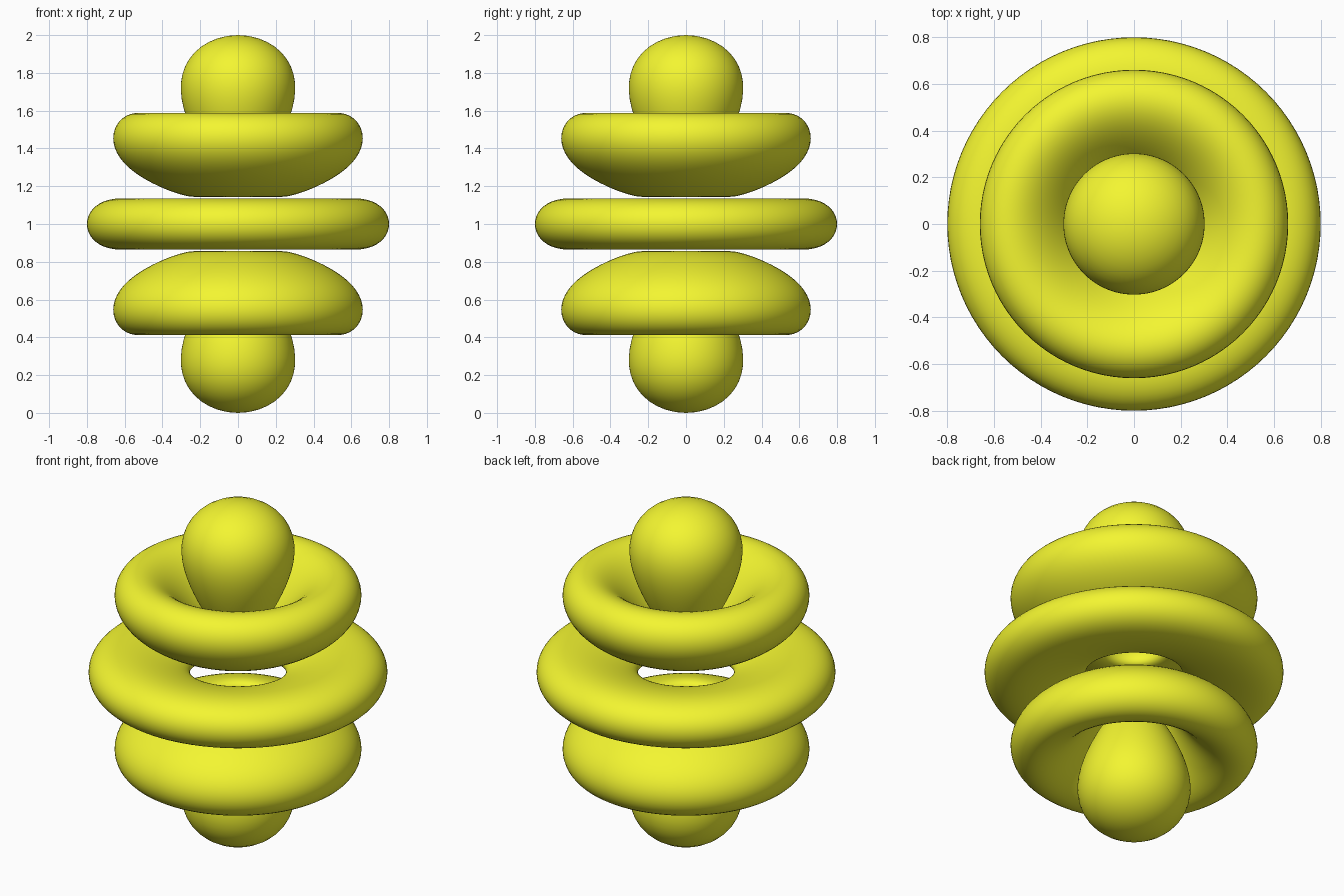
import bpy, bmesh, math

if "Cube" in bpy.data.objects:
    bpy.data.objects.remove(bpy.data.objects["Cube"])

# Five revolved lobes: level surface  r^5 e^(-10.5 r) |P4(cos t)| = const, centred at z = 1
POWER, DECAY, SEGS, STEPS = 5.03, 10.51, 96, 28

mat = bpy.data.materials.new("yellow")
mat.diffuse_color = (0.9, 0.92, 0.03, 1)
mat.use_nodes = True
mat.node_tree.nodes["Principled BSDF"].inputs["Base Color"].default_value = mat.diffuse_color


def weight(r):
    """Angular value needed for the surface to pass at radius r."""
    return math.exp(-(POWER * math.log(r) + DECAY * (1 - r)))


def solve(level, a, b):
    """Bisect weight(r) = level between a and b."""
    rising = weight(b) > weight(a)
    for _ in range(60):
        m = (a + b) / 2
        if (weight(m) < level) == rising:
            a = m
        else:
            b = m
    return (a + b) / 2


def radii(level):
    """Radii from inner tip to outer end, denser towards both ends."""
    peak = POWER / DECAY
    lo, hi = solve(level, 0.05, peak), solve(level, peak, 1.2)
    return [(lo + hi) / 2 - (hi - lo) / 2 * math.cos(math.pi * i / STEPS) for i in range(STEPS + 1)]


def point(r, sign, branch):
    """(radius, height) on the contour, from the quadratic in cos^2."""
    disc = max(0, 900 - 140 * (3 - 8 * sign * weight(r)))
    u = min(1, max(0, (30 + branch * math.sqrt(disc)) / 70))
    return r * math.sqrt(1 - u), r * math.sqrt(u)


def revolve(name, profile, closed, flip=1):
    bm = bmesh.new()
    vs = [bm.verts.new((x, 0, flip * z)) for x, z in profile]
    pairs = list(zip(vs, vs[1:])) + ([(vs[-1], vs[0])] if closed else [])
    edges = [bm.edges.new(p) for p in pairs]
    bmesh.ops.spin(bm, geom=vs + edges, cent=(0, 0, 0), axis=(0, 0, 1),
                   angle=2 * math.pi, steps=SEGS, use_duplicate=False)
    bmesh.ops.remove_doubles(bm, verts=bm.verts, dist=1e-5)
    bmesh.ops.recalc_face_normals(bm, faces=bm.faces)
    for f in bm.faces:
        f.smooth = True
    me = bpy.data.meshes.new(name)
    bm.to_mesh(me)
    bm.free()
    me.materials.append(mat)
    ob = bpy.data.objects.new(name, me)
    ob.location.z = 1
    bpy.context.collection.objects.link(ob)


# Teardrop lobes on the axis and the conical rings, above and below
lobe = [point(r, 1, 1) for r in radii(1.0)]
rs = radii(3 / 7)
cone = [point(r, -1, 1) for r in rs] + [point(r, -1, -1) for r in rs[-2:0:-1]]
for side, flip in (("upper", 1), ("lower", -1)):
    revolve(side + "_lobe", lobe, False, flip)
    revolve(side + "_ring", cone, True, flip)

# Flat ring round the middle
half = [point(r, 1, -1) for r in radii(0.375)]
revolve("middle_ring", half + [(x, -z) for x, z in half[-2:0:-1]], True)
